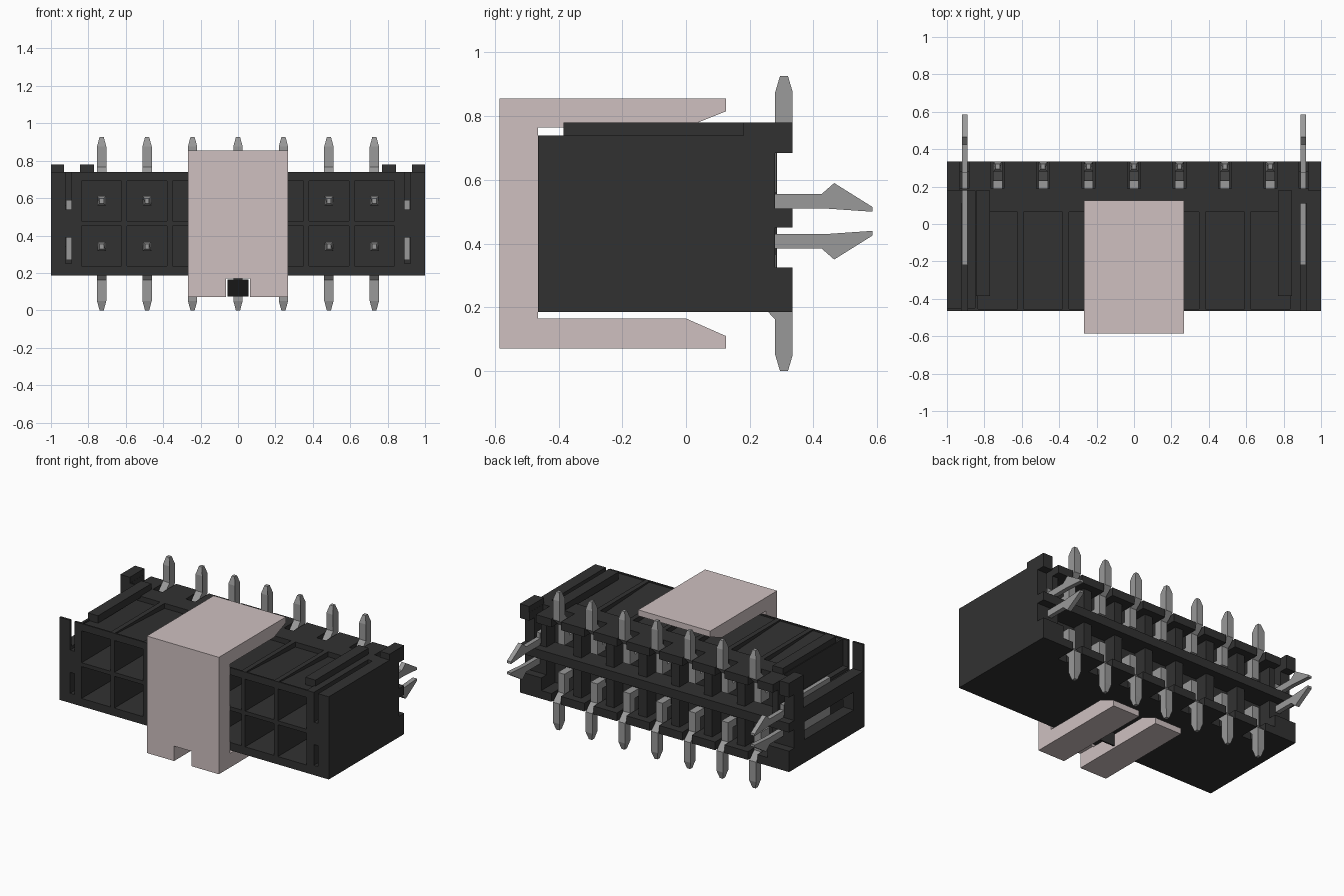
import bpy, bmesh

cube = bpy.data.objects.get("Cube")
if cube:
    bpy.data.objects.remove(cube, do_unlink=True)


def material(name, rgb):
    m = bpy.data.materials.new(name)
    m.use_nodes = True
    m.diffuse_color = (*rgb, 1)
    m.node_tree.nodes["Principled BSDF"].inputs["Base Color"].default_value = (*rgb, 1)
    return m


DARK = material("charcoal plastic", (0.031, 0.031, 0.031))
METAL = material("grey metal", (0.32, 0.32, 0.32))
COVER = material("dusty pink plastic", (0.62, 0.53, 0.53))


def finish(name, bm, mat):
    bmesh.ops.recalc_face_normals(bm, faces=bm.faces)
    mesh = bpy.data.meshes.new(name)
    bm.to_mesh(mesh)
    bm.free()
    mesh.materials.append(mat)
    ob = bpy.data.objects.new(name, mesh)
    bpy.context.collection.objects.link(ob)
    return ob


def boxes(name, spans, mat):
    """One object made of boxes, each given as x, y and z spans."""
    bm = bmesh.new()
    for span in spans:
        for v in bmesh.ops.create_cube(bm, size=1)["verts"]:
            v.co = [(a + b) / 2 + c * (b - a)
                    for c, (a, b) in zip(v.co, (span[:2], span[2:4], span[4:]))]
    return finish(name, bm, mat)


def extrude_yz(bm, points, x, width):
    """Extrude a side profile along x and return its vertices."""
    face = bm.faces.new([bm.verts.new((x - width / 2, y, z)) for y, z in points])
    verts = list(face.verts)
    out = bmesh.ops.extrude_face_region(bm, geom=[face])["geom"]
    new = [g for g in out if isinstance(g, bmesh.types.BMVert)]
    bmesh.ops.translate(bm, vec=(width, 0, 0), verts=new)
    return verts + new


def cut_with(ob, cutter):
    cutter.hide_render = True
    mod = ob.modifiers.new("cut", "BOOLEAN")
    mod.object, mod.operation, mod.solver = cutter, "DIFFERENCE", "EXACT"
    dg = bpy.context.evaluated_depsgraph_get()
    mesh = bpy.data.meshes.new_from_object(ob.evaluated_get(dg))
    ob.modifiers.clear()
    ob.data = mesh
    bpy.data.objects.remove(cutter, do_unlink=True)


def cut(ob, spans, mat=DARK):
    cut_with(ob, boxes("cutter", spans, mat))


PITCH = 0.243
MID = 0.463
columns = [(i - 3) * PITCH for i in range(7)]
between = [(i - 2.5) * PITCH for i in range(6)]

# Housing with contact cavities and the recessed back
housing = boxes("housing", [(-1, 1, -.465, .335, .185, .74)], DARK)
cells = [(x - .107, x + .107, -.6, .12, z - .107, z + .107)
         for x in columns for z in (.345, .585)]
cut(housing, cells + [(-1.1, 1.1, .28, .4, .51, .685), (-1.1, 1.1, .28, .4, .325, .45)])
cut(housing, [(-.84, .84, .19, .4, .51, .685), (-.84, .84, .19, .4, .24, .45)])

# Notches for the pins through the top and bottom
cut(housing, [(x - .035, x + .035, .19, .4, a, b)
              for x in columns for a, b in ((.66, .8), (.1, .26))])

# Sloping top panels over each cell
bm = bmesh.new()
for x in columns:
    extrude_yz(bm, [(-.455, .732), (.065, .706), (.065, .8), (-.455, .8)], x, .21)
cut_with(housing, finish("panel_cutter", bm, DARK))

# Clip slots at the front and notches at the back
slots = [(s * .905 - .016, s * .905 + .016, -.6, .11, a, b)
         for s in (-1, 1) for a, b in ((.54, .8), (.25, .39))]
notches = [(s * .905 - .024, s * .905 + .024, .19, .4, .52, .8) for s in (-1, 1)]
cut(housing, slots + notches)

# Open channel and window on one end
cut(housing, [(-1.1, -.85, -.45, .18, .56, .8), (-1.1, -.91, -.35, .17, .34, .46)])

# Ribs between the pins
boxes("back_ribs", [(x - .03, x + .03, .18, .285, .2, .71) for x in between], DARK)

# Guide rails and end stops
boxes("guide_rails", [(min(s * .77, s * .845), max(s * .77, s * .845), -.385, .18, .73, .78)
                      for s in (-1, 1)], DARK)
boxes("end_stops", [(min(s * .93, s), max(s * .93, s), .18, .335, .73, .78)
                    for s in (-1, 1)], DARK)

# Small wedge between the cover's lower prongs
bm = bmesh.new()
extrude_yz(bm, [(-.34, .165), (-.25, .165), (-.25, .075), (-.26, .075)], 0, .11)
finish("latch_tab", bm, DARK)

# Bent contact pins, the lower row mirrored
pin = [(-.17, .56), (.283, .56), (.283, .69), (.335, .74), (.335, .875), (.32, .926),
       (.295, .926), (.28, .875), (.28, .765), (.23, .71), (.23, .61), (-.17, .61),
       (-.2, .598), (-.2, .572)]
bm = bmesh.new()
for x in columns:
    for flip in (False, True):
        path = [(y, 2 * MID - z if flip else z) for y, z in pin]
        for v in extrude_yz(bm, path, x, .05):
            if abs(v.co.z - MID) > .45 or v.co.y < -.19:
                v.co.x = x + (v.co.x - x) * .45
finish("contact_pins", bm, METAL)

# Board clips with barbed legs
leg = [(.2, .555), (.425, .555), (.465, .59), (.585, .515), (.585, .5), (.44, .51), (.2, .51)]
bm = bmesh.new()
for s in (-1, 1):
    extrude_yz(bm, leg, s * .905, .03)
    extrude_yz(bm, [(y, .94 - z) for y, z in leg], s * .905, .03)
finish("clip_legs", bm, METAL)
boxes("clip_bodies", [(s * .905 - .014, s * .905 + .014, -.22, .275, .27, .59)
                      for s in (-1, 1)], METAL)

# Pick-up cover: a clamp around the housing with a split lower arm
clamp = [(-.585, .07), (.125, .07), (.125, .11), (0, .165), (-.465, .165), (-.465, .765),
         (.0, .765), (.125, .815), (.125, .855), (-.585, .855)]
bm = bmesh.new()
extrude_yz(bm, clamp, 0, .535)
cover = finish("pickup_cover", bm, COVER)
cut(cover, [(-.065, .065, -.7, .3, 0, .17)], COVER)
